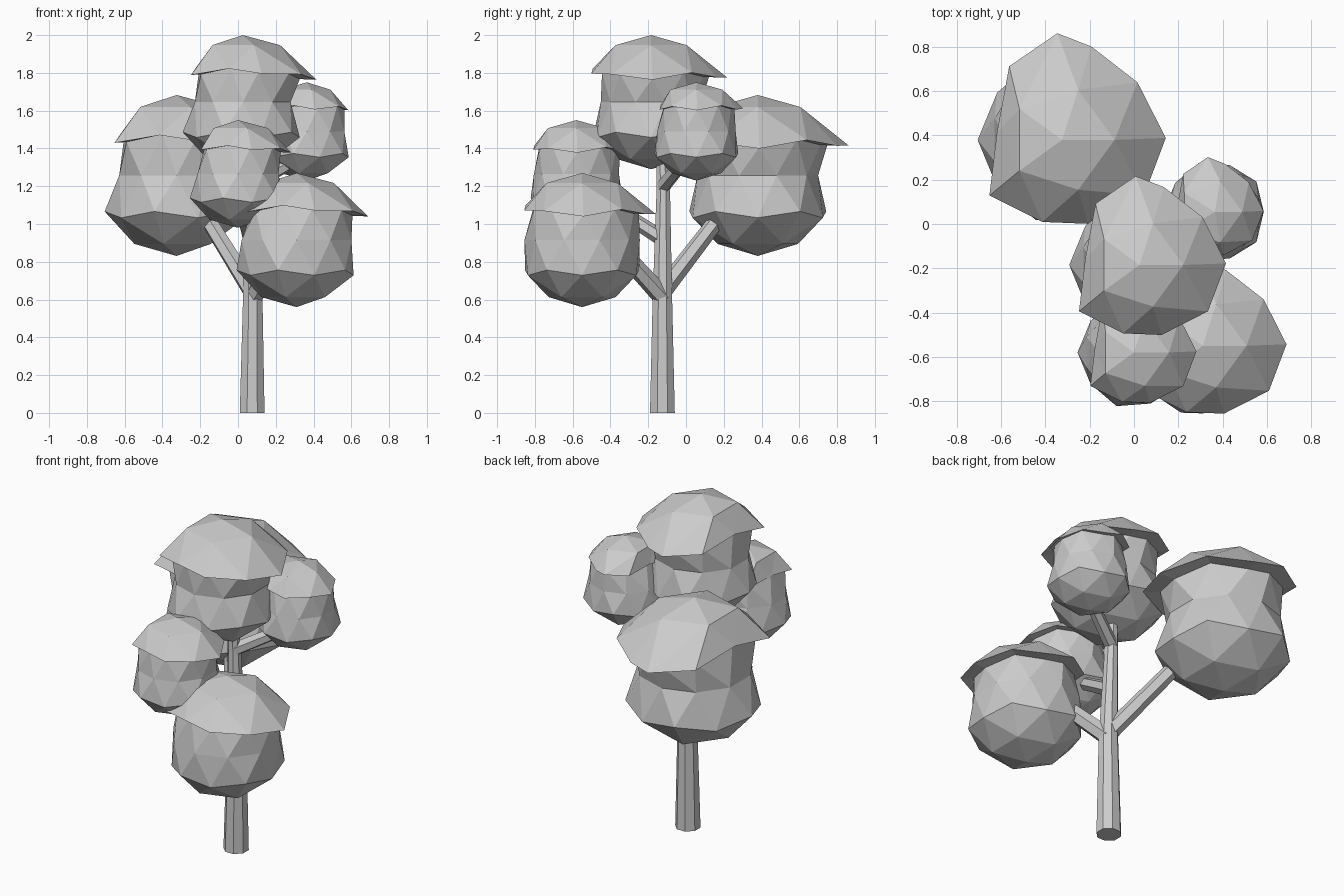
import bpy, bmesh, math
from mathutils import Vector

if "Cube" in bpy.data.objects:
    bpy.data.objects.remove(bpy.data.objects["Cube"])


def finish(bm, name):
    bmesh.ops.recalc_face_normals(bm, faces=bm.faces[:])
    mesh = bpy.data.meshes.new(name)
    bm.to_mesh(mesh)
    bm.free()
    obj = bpy.data.objects.new(name, mesh)
    bpy.context.collection.objects.link(obj)
    return obj


def limb(name, points, radii, sides):
    """Tapered faceted tube along a path."""
    bm = bmesh.new()
    rings = []
    axis = (Vector(points[-1]) - Vector(points[0])).normalized()
    turn = Vector((0, 0, 1)).rotation_difference(axis)
    if name == "trunk":
        turn.identity()
    for p, r in zip(points, radii):
        ring = []
        for i in range(sides):
            a = 2 * math.pi * (i + 0.5) / sides
            ring.append(bm.verts.new(Vector(p) + turn @ Vector((r * math.cos(a), r * math.sin(a), 0))))
        rings.append(ring)
    for low, high in zip(rings, rings[1:]):
        for i in range(sides):
            j = (i + 1) % sides
            bm.faces.new((low[i], low[j], high[j], high[i]))
    bm.faces.new(rings[0][::-1])
    bm.faces.new(rings[-1])
    return finish(bm, name)


# outline of the overhanging cap rim, every 36 degrees from +x
RIM = [(1.10, 0.02), (0.80, 0.61), (0.31, 0.99), (-0.05, 1.13), (-0.56, 0.78),
       (-0.69, 0.08), (-0.77, -0.59), (-0.21, -0.87), (0.28, -0.89), (0.87, -0.59)]


def clump(name, centre, size, waist, flare=1.0, shift=0.0):
    """Faceted leaf ball with a narrowed waist and an overhanging cap."""
    bm = bmesh.new()
    bmesh.ops.create_icosphere(bm, subdivisions=2, radius=1)
    cap = [f for f in bm.faces if all(v.co.z > 0.4 for v in f.verts)]
    new = bmesh.ops.extrude_face_region(bm, geom=cap)["geom"]
    cap_verts = {v for v in new if isinstance(v, bmesh.types.BMVert)}
    # clear what the extrusion leaves behind inside
    old_faces = [f for f in cap if f.is_valid]
    if old_faces:
        bmesh.ops.delete(bm, geom=old_faces, context='FACES_ONLY')
    bmesh.ops.delete(bm, geom=[e for e in bm.edges if not e.link_faces], context='EDGES')
    bmesh.ops.delete(bm, geom=[v for v in bm.verts if not v.link_faces], context='VERTS')
    for v in bm.verts:
        flat = math.hypot(v.co.x, v.co.y)
        if flat < 0.01:
            continue
        if 0.4 < v.co.z < 0.7:
            # flared cap rim, and the neck tucked in under it
            step = round(math.degrees(math.atan2(v.co.y, v.co.x)) / 36) % 10
            x, y = RIM[step][0] * flare, RIM[step][1] * flare
            r = math.hypot(x, y)
            v.co.z -= max(0, r - flat) * 0.55
            if v in cap_verts:
                v.co.x, v.co.y = x + shift, y
            else:
                k = (0.5 * r + 0.3) / r
                v.co.x, v.co.y = x * k, y * k
                v.co.z += 0.01
        elif v.co.z > 0.7:
            v.co.x = v.co.x * 1.06 + shift
            v.co.y *= 1.06
        elif abs(v.co.z) < 0.1:
            v.co.x *= waist
            v.co.y *= waist
    for v in bm.verts:
        v.co = v.co * size + Vector(centre)
    return finish(bm, name)


# trunk and branches
limb("trunk", [(0.075, -0.125, 0), (0.078, -0.125, 0.6), (0.06, -0.12, 1.2), (0.05, -0.13, 1.45)],
     [0.071, 0.056, 0.038, 0.03], 8)
limb("branch_back_left", [(0.07, -0.12, 0.65), (-0.22, 0.24, 1.12)], [0.05, 0.042], 6)
limb("branch_front_right", [(0.08, -0.12, 0.61), (0.26, -0.42, 0.94)], [0.052, 0.044], 6)
limb("branch_front_left", [(0.065, -0.12, 0.92), (0.01, -0.45, 1.13)], [0.042, 0.036], 6)
limb("branch_right", [(0.06, -0.12, 1.2), (0.36, 0.02, 1.37)], [0.04, 0.034], 6)

# foliage: name, centre, half height, waist, cap flare, cap shift
for args in [
    ("leaves_top", (0.025, -0.185, 1.645), 0.355, 0.75),
    ("leaves_back_left", (-0.325, 0.38, 1.257), 0.426, 0.75),
    ("leaves_front_left", (0.0, -0.58, 1.265), 0.285, 0.79, 0.9),
    ("leaves_front_right", (0.31, -0.55, 0.915), 0.355, 0.86, 0.97),
    ("leaves_right", (0.365, 0.055, 1.49), 0.26, 0.8, 0.84, -0.08),
]:
    clump(*args)
